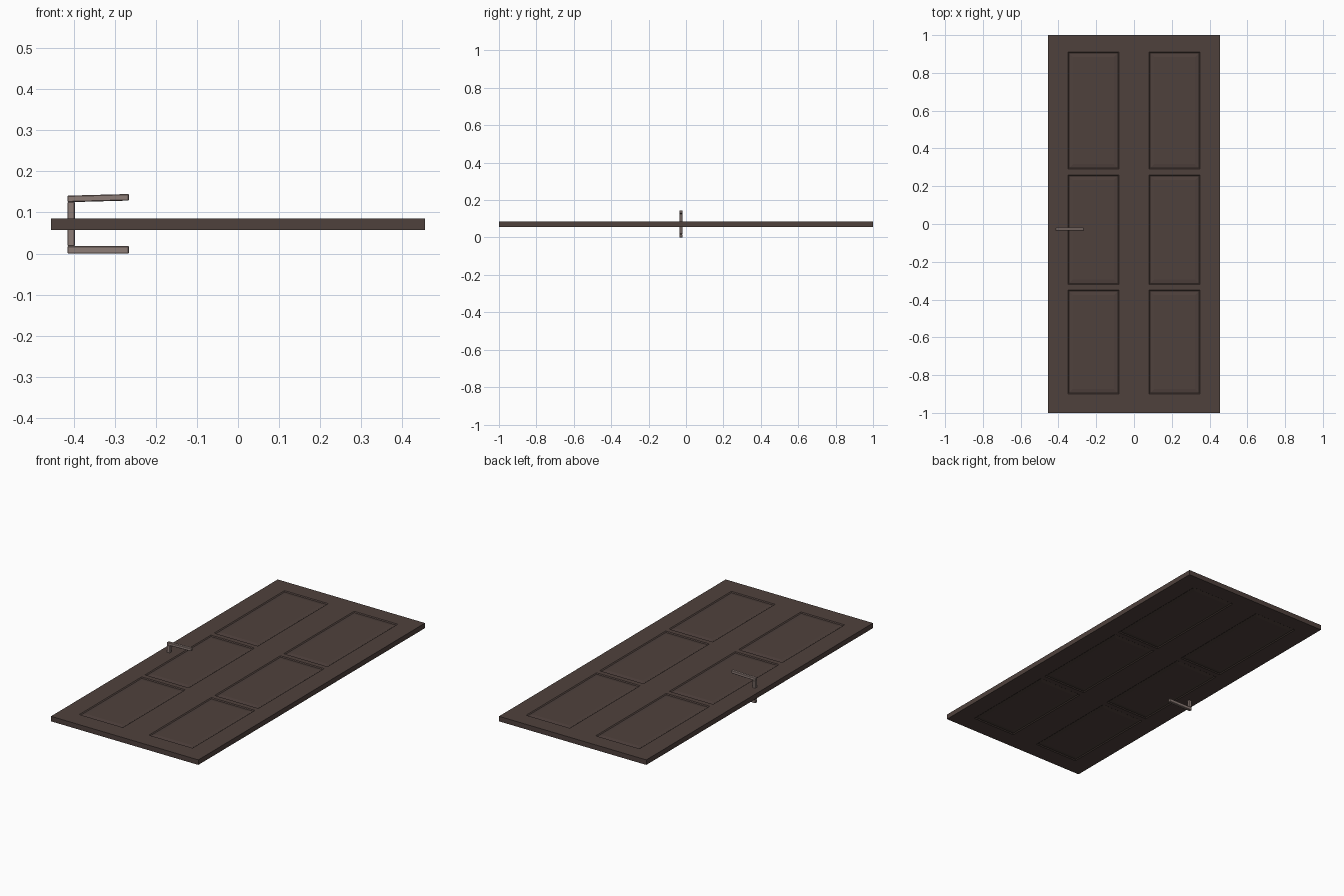
import bpy, bmesh
from mathutils import Matrix, Vector

if "Cube" in bpy.data.objects:
    bpy.data.objects.remove(bpy.data.objects["Cube"])


def material(name, col):
    m = bpy.data.materials.new(name)
    m.diffuse_color = (*col, 1)
    m.use_nodes = True
    m.node_tree.nodes["Principled BSDF"].inputs["Base Color"].default_value = m.diffuse_color
    return m


wood = material("dark_brown_wood", (0.078, 0.053, 0.046))
metal = material("warm_grey_metal", (0.27, 0.205, 0.185))


def finish(bm, name, mat):
    bmesh.ops.recalc_face_normals(bm, faces=bm.faces)
    me = bpy.data.meshes.new(name)
    bm.to_mesh(me)
    bm.free()
    me.materials.append(mat)
    ob = bpy.data.objects.new(name, me)
    bpy.context.collection.objects.link(ob)
    return ob


# Door slab with six moulded panels on both faces
Z0, Z1 = 0.057, 0.085
COLS = [(-0.35, -0.08), (0.08, 0.35)]
ROWS = [(-0.90, -0.35), (-0.32, 0.26), (0.29, 0.91)]
bm = bmesh.new()
bmesh.ops.create_cube(bm, size=1, matrix=Matrix.Translation((0, 0, (Z0 + Z1) / 2))
                      @ Matrix.Diagonal((0.91, 2.0, Z1 - Z0, 1)))
for axis, spans in ((0, COLS), (1, ROWS)):
    for v in [v for s in spans for v in s]:
        co, no = Vector(), Vector()
        co[axis], no[axis] = v, 1
        bmesh.ops.bisect_plane(bm, geom=bm.verts[:] + bm.edges[:] + bm.faces[:],
                               plane_co=co, plane_no=no)
panels = []
for f in bm.faces:
    c = f.calc_center_median()
    if abs(f.normal.z) > 0.9 and any(a < c.x < b for a, b in COLS) \
            and any(a < c.y < b for a, b in ROWS):
        panels.append(f)
# sloped groove, then raised field
bmesh.ops.inset_individual(bm, faces=panels, thickness=0.008, depth=-0.004)
bmesh.ops.inset_individual(bm, faces=panels, thickness=0.03, depth=0.003)
finish(bm, "door_slab", wood)


# Handles: a post and a lever on each side
def handle(name, post_z, lever_z, rise):
    bm = bmesh.new()
    y, w = -0.027, 0.016
    for x0, x1, z0, z1, r in ((-0.415, -0.397, *post_z, 0),
                              (-0.415, -0.265, *lever_z, rise)):
        res = bmesh.ops.create_cube(
            bm, size=1,
            matrix=Matrix.Translation(((x0 + x1) / 2, y, (z0 + z1) / 2))
            @ Matrix.Diagonal((x1 - x0, w, z1 - z0, 1)))
        for v in res["verts"]:
            if v.co.x > -0.3:
                v.co.z += r
    ob = finish(bm, name, metal)
    b = ob.modifiers.new("bevel", "BEVEL")
    b.width, b.segments = 0.002, 1


handle("upper_handle", (Z1 - 0.005, 0.126), (0.125, 0.141), 0.004)
handle("lower_handle", (0.018, Z0 + 0.005), (0.0, 0.018), 0.0)
